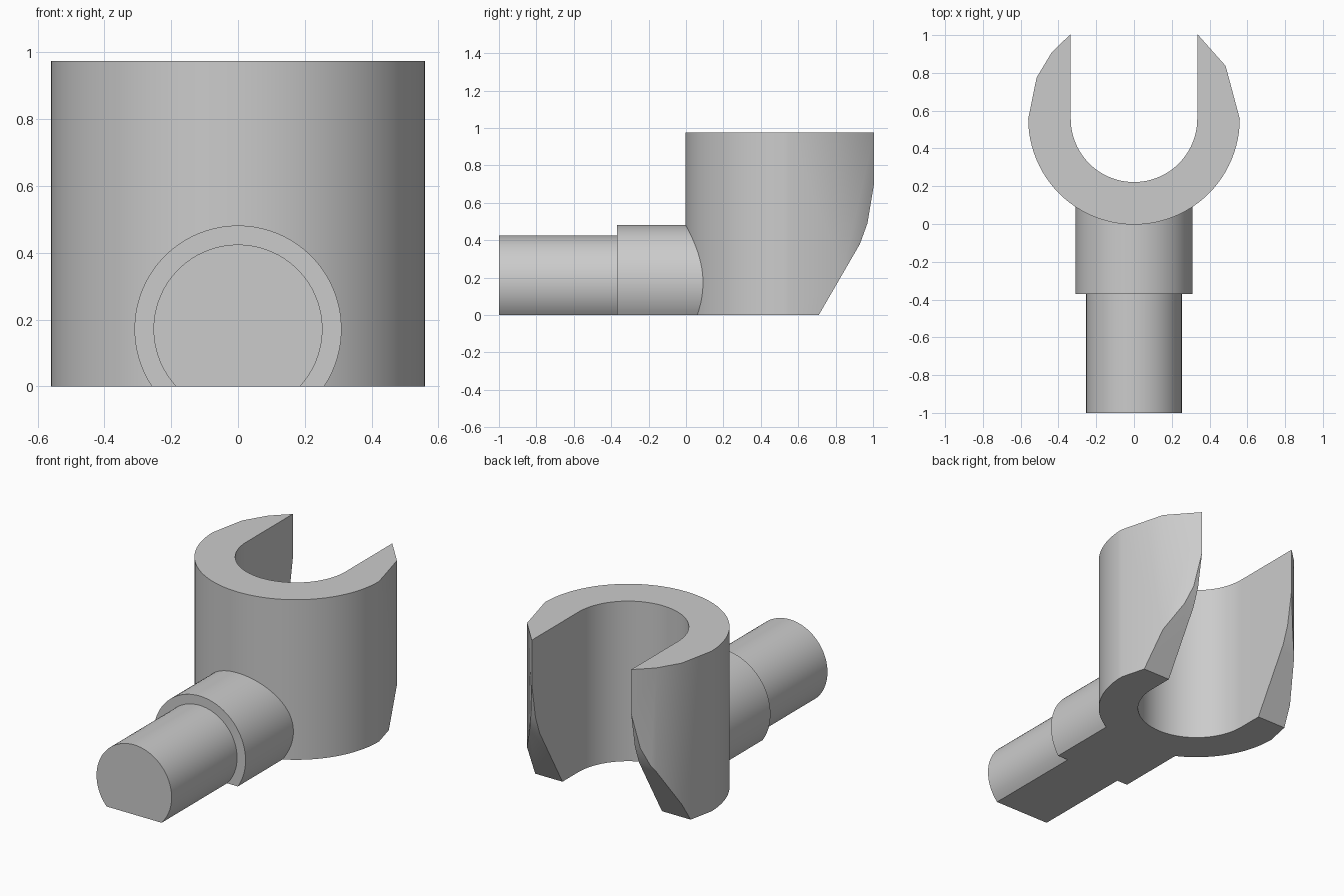
import bpy, bmesh
from math import sin, cos, asin, pi, radians
from mathutils import Vector

if "Cube" in bpy.data.objects:
    bpy.data.objects.remove(bpy.data.objects["Cube"], do_unlink=True)

grey = bpy.data.materials.new("plain grey")
grey.use_nodes = True
grey.diffuse_color = (0.6, 0.6, 0.6, 1)
grey.node_tree.nodes["Principled BSDF"].inputs["Base Color"].default_value = (0.6, 0.6, 0.6, 1)


def finish(bm, name):
    bmesh.ops.recalc_face_normals(bm, faces=bm.faces)
    mesh = bpy.data.meshes.new(name)
    bm.to_mesh(mesh)
    bm.free()
    mesh.materials.append(grey)
    obj = bpy.data.objects.new(name, mesh)
    bpy.context.collection.objects.link(obj)
    bpy.ops.object.select_all(action='DESELECT')
    bpy.context.view_layer.objects.active = obj
    obj.select_set(True)
    bpy.ops.object.shade_smooth_by_angle(angle=radians(30))
    return obj


def extrude_faces(bm, direction):
    result = bmesh.ops.extrude_face_region(bm, geom=bm.faces[:])
    verts = [v for v in result["geom"] if isinstance(v, bmesh.types.BMVert)]
    bmesh.ops.translate(bm, vec=direction, verts=verts)


# Open clip: C-shaped section made of outer/inner point pairs
CENTRE, OUTER, INNER, HEIGHT = 0.557, 0.56, 0.335, 0.975
tip = asin(INNER / OUTER)
angles = [pi / 2 - tip, radians(30)]
angles += [-pi * i / 48 for i in range(49)]
angles += [-pi - radians(23), -pi - radians(39), -1.5 * pi + tip]

bm = bmesh.new()
pairs = []
for a in angles:
    out = Vector((OUTER * cos(a), CENTRE + OUTER * sin(a), 0))
    if out.y > CENTRE + 0.001:
        inn = Vector((INNER if out.x > 0 else -INNER, out.y, 0))
    else:
        inn = Vector((INNER * cos(a), CENTRE + INNER * sin(a), 0))
    pairs.append((bm.verts.new(out), bm.verts.new(inn)))
for (a, b), (c, d) in zip(pairs, pairs[1:]):
    bm.faces.new((a, c, d, b))
bmesh.ops.remove_doubles(bm, verts=bm.verts, dist=0.0005)
extrude_faces(bm, (0, 0, HEIGHT))

# Sloping relief at the lower ends of the two arms
slope = [(0.71, 0), (0.93, 0.38), (0.97, 0.49), (1.0, 0.67)]
for (y0, z0), (y1, z1) in zip(slope, slope[1:]):
    cut = bmesh.ops.bisect_plane(
        bm, geom=bm.verts[:] + bm.edges[:] + bm.faces[:], dist=0.00001,
        plane_co=(0, y0, z0), plane_no=(0, z1 - z0, y0 - y1), clear_outer=True)
    edges = [e for e in cut["geom_cut"] if isinstance(e, bmesh.types.BMEdge) and e.is_boundary]
    bmesh.ops.holes_fill(bm, edges=edges, sides=0)
finish(bm, "open_clip")


# Round shafts with a flat underside
def shaft(name, radius, start, end, axis=0.172):
    low = asin(axis / radius)
    sweep = pi + 2 * low
    bm = bmesh.new()
    ring = []
    for i in range(57):
        a = -low + sweep * i / 56
        ring.append(bm.verts.new((radius * cos(a), start, max(0, axis + radius * sin(a)))))
    bm.faces.new(ring)
    extrude_faces(bm, (0, end - start, 0))
    return finish(bm, name)


shaft("shaft_collar", 0.31, -0.37, 0.13)
shaft("shaft_end", 0.253, -1.0, -0.37)
